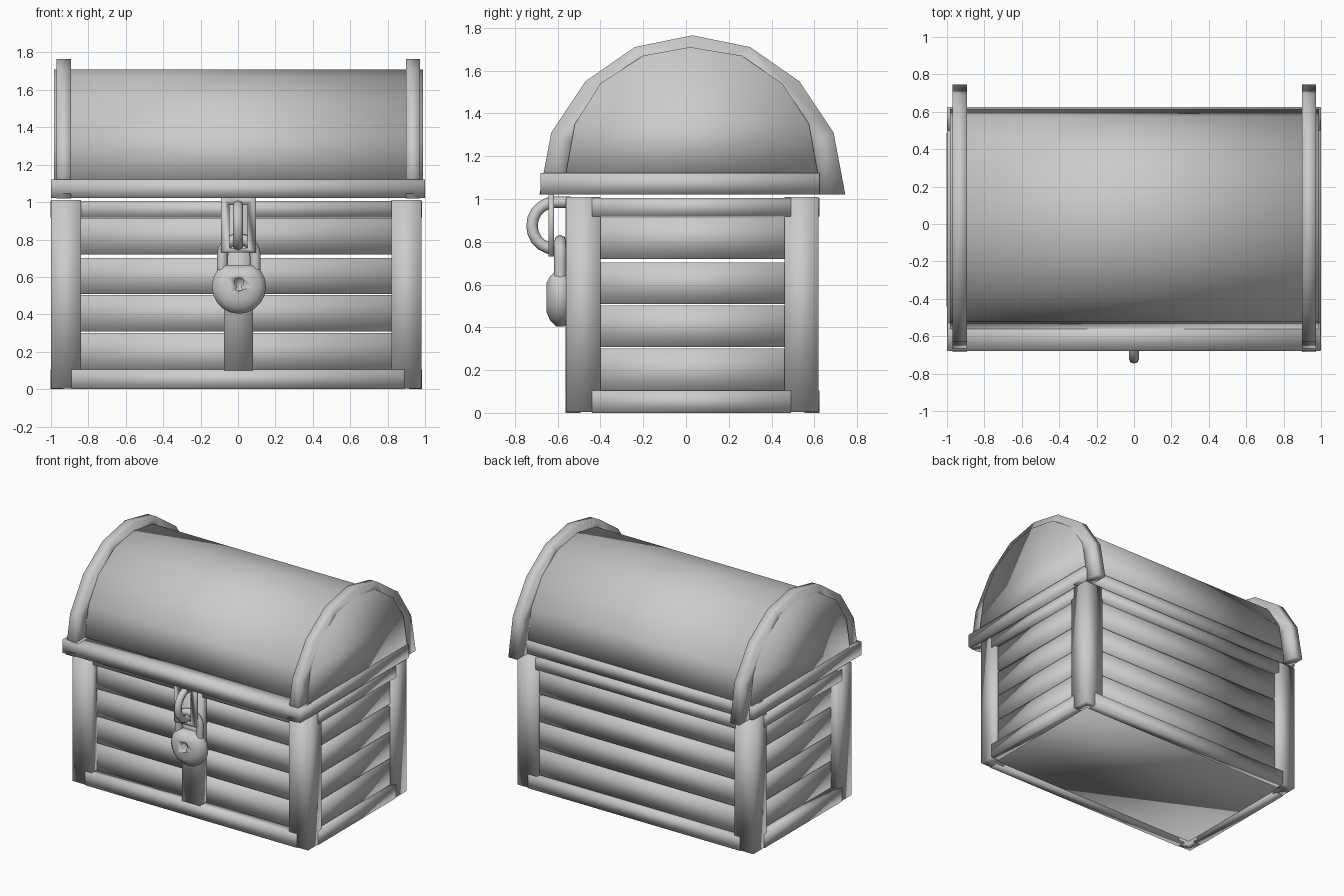
import bpy, bmesh
from math import sin, cos, pi, radians
from mathutils import Vector

cube = bpy.data.objects.get("Cube")
if cube:
    bpy.data.objects.remove(cube, do_unlink=True)

grey = bpy.data.materials.new("plain grey")
grey.use_nodes = True
colour = (0.604, 0.604, 0.604, 1)
grey.diffuse_color = colour
grey.node_tree.nodes["Principled BSDF"].inputs["Base Color"].default_value = colour


def activate(ob):
    bpy.ops.object.select_all(action="DESELECT")
    ob.select_set(True)
    bpy.context.view_layer.objects.active = ob


def loft(name, rings):
    """Skin a list of equal rings of points, cap both ends, smooth all over."""
    bm = bmesh.new()
    loops = [[bm.verts.new(p) for p in ring] for ring in rings]
    n = len(loops[0])
    for a, b in zip(loops, loops[1:]):
        for i in range(n):
            j = (i + 1) % n
            bm.faces.new((a[i], a[j], b[j], b[i]))
    bm.faces.new(loops[0])
    bm.faces.new(loops[-1])
    bmesh.ops.recalc_face_normals(bm, faces=bm.faces)
    me = bpy.data.meshes.new(name)
    bm.to_mesh(me)
    bm.free()
    me.materials.append(grey)
    ob = bpy.data.objects.new(name, me)
    bpy.context.collection.objects.link(ob)
    activate(ob)
    bpy.ops.object.shade_smooth()
    return ob


def along_x(name, profile, x0, x1):
    return loft(name, [[(x, y, z) for y, z in profile] for x in (x0, x1)])


def along_y(name, profile, y0, y1):
    return loft(name, [[(x, y, z) for x, z in profile] for y in (y0, y1)])


def box(name, x, y, z):
    profile = [(y[0], z[0]), (y[1], z[0]), (y[1], z[1]), (y[0], z[1])]
    return along_x(name, profile, *x)


def tube(name, points, radius):
    cu = bpy.data.curves.new(name, "CURVE")
    cu.dimensions = "3D"
    cu.bevel_depth = radius
    cu.bevel_resolution = 2
    cu.use_fill_caps = True
    sp = cu.splines.new("POLY")
    sp.points.add(len(points) - 1)
    for p, co in zip(sp.points, points):
        p.co = (*co, 1)
    cu.materials.append(grey)
    ob = bpy.data.objects.new(name, cu)
    bpy.context.collection.objects.link(ob)
    activate(ob)
    bpy.ops.object.convert(target="MESH")
    bpy.ops.object.shade_smooth()


def cut(ob, cutter):
    mod = ob.modifiers.new("opening", "BOOLEAN")
    mod.object = cutter
    mod.solver = "EXACT"
    activate(ob)
    bpy.ops.object.modifier_apply(modifier=mod.name)
    bpy.data.objects.remove(cutter, do_unlink=True)


# Outer limits of the chest body
L, R, F, B = -1.0, 0.98, -0.56, 0.62
TOP, POST, LEG = 1.01, 0.16, 0.07

# Angled corner posts
angle = [(0, 0), (POST, 0), (POST, LEG), (LEG, LEG), (LEG, POST), (0, POST)]
for side, x, sx in (("right", L, 1), ("left", R, -1)):
    for end, y, sy in (("front", F, 1), ("back", B, -1)):
        loft(f"{end}_{side}_post",
             [[(x + sx * u, y + sy * v, z) for u, v in angle] for z in (0.003, TOP)])


def walls(name, z, insets, depth, x_span, y_span):
    """One board on each wall; insets are for front, back, right and left."""
    f, b, r, l = insets
    box(f"front_{name}", x_span, (F + f, F + f + depth), z)
    box(f"back_{name}", x_span, (B - b - depth, B - b), z)
    box(f"right_{name}", (L + r, L + r + depth), y_span, z)
    box(f"left_{name}", (R - l - depth, R - l), y_span, z)


# Rails around the foot and mouth of the body
proud = -0.003
walls("bottom_rail", (0, 0.105), [proud] * 4, 0.07, (-0.89, 0.89), (-0.44, 0.49))
walls("top_rail", (0.918, TOP - 0.005), [0.02, proud, proud, proud], 0.09,
      (-0.85, 0.83), (-0.44, 0.49))

# Planks on all four walls, with thin gaps between
rows = [(0.09, 0.3), (0.307, 0.503), (0.51, 0.702), (0.72, 0.914)]
for i, z in enumerate(rows, 1):
    walls(f"plank_{i}", z, (0.068, 0.035, 0.06, 0.025), 0.06,
          (L + 0.1, R - 0.1), (F + 0.1, B - 0.1))

box("floor", (L + 0.055, R - 0.055), (F + 0.055, B - 0.055), (0.025, 0.07))

# Barrel lid and the two arches around it
lid = [(0.62, 1.1), (0.575, 1.35), (0.45, 1.54), (0.26, 1.67), (0.02, 1.71),
       (-0.2, 1.67), (-0.4, 1.54), (-0.52, 1.35), (-0.565, 1.1)]
along_x("barrel_lid", lid, -0.985, 0.99)

arch = [(0.745, 1.02), (0.69, 1.31), (0.53, 1.55), (0.3, 1.71), (0.03, 1.765),
        (-0.24, 1.71), (-0.47, 1.55), (-0.63, 1.31), (-0.685, 1.02)]
centre = Vector((0.03, 1.02))
inner = [tuple(centre + (Vector(p) - centre) * 0.82) for p in reversed(arch)]
for side, x0, x1 in (("right", -0.97, -0.892), ("left", 0.897, 0.972)):
    along_x(f"{side}_lid_arch", arch + inner, x0, x1)

# Lid trim
rim = (1.022, 1.122)
box("front_lid_trim", (-0.997, 0.997), (-0.68, -0.53), rim)
box("back_lid_trim", (-0.997, 0.997), (0.5, 0.625), rim)
box("right_lid_trim", (-1, -0.87), (-0.677, 0.622), rim)
box("left_lid_trim", (0.87, 1), (-0.677, 0.622), rim)

# Front strap and slotted hasp
box("front_strap", (-0.075, 0.08), (F - 0.004, F + 0.08), (0.1, 1.0))
hasp = box("hasp", (-0.09, 0.095), (-0.642, -0.616), (0.73, 1.03))
cut(hasp, box("hasp_slot", (-0.045, 0.05), (-0.7, -0.58), (0.755, 0.985)))

# Staple ring standing through the hasp
arc = [pi * i / 10 for i in range(11)]
ring = [(0, -0.61 - 0.11 * sin(a), 0.875 + 0.11 * cos(a)) for a in arc]
tube("staple", [(0, -0.54, 0.985)] + ring + [(0, -0.54, 0.765)], 0.027)

# Padlock shackle
bow = [(0.004 + 0.088 * cos(a), -0.588, 0.715 + 0.088 * sin(a)) for a in arc]
tube("shackle", [(0.092, -0.588, 0.6)] + bow + [(-0.084, -0.588, 0.6)], 0.029)

# Padlock body: round with a flat top, narrowing toward the front
outline = []
for i in range(20):
    a = 2 * pi * i / 20
    outline.append((0.145 * cos(a), min(0.145 * sin(a), 0.115)))
levels = [(-0.55, 0.85), (-0.57, 1), (-0.605, 1), (-0.635, 0.8), (-0.652, 0.52)]
padlock = loft("padlock", [[(0.005 + x * s, y, 0.548 + z * s) for x, z in outline]
                           for y, s in levels])

# Keyhole: round top with a flared slot
hole = [(0.005 + 0.025 * cos(a), 0.57 + 0.025 * sin(a))
        for a in (radians(d) for d in range(-60, 241, 30))]
hole += [(-0.015, 0.53), (0.025, 0.53)]
cut(padlock, along_y("keyhole", hole, -0.7, -0.62))
